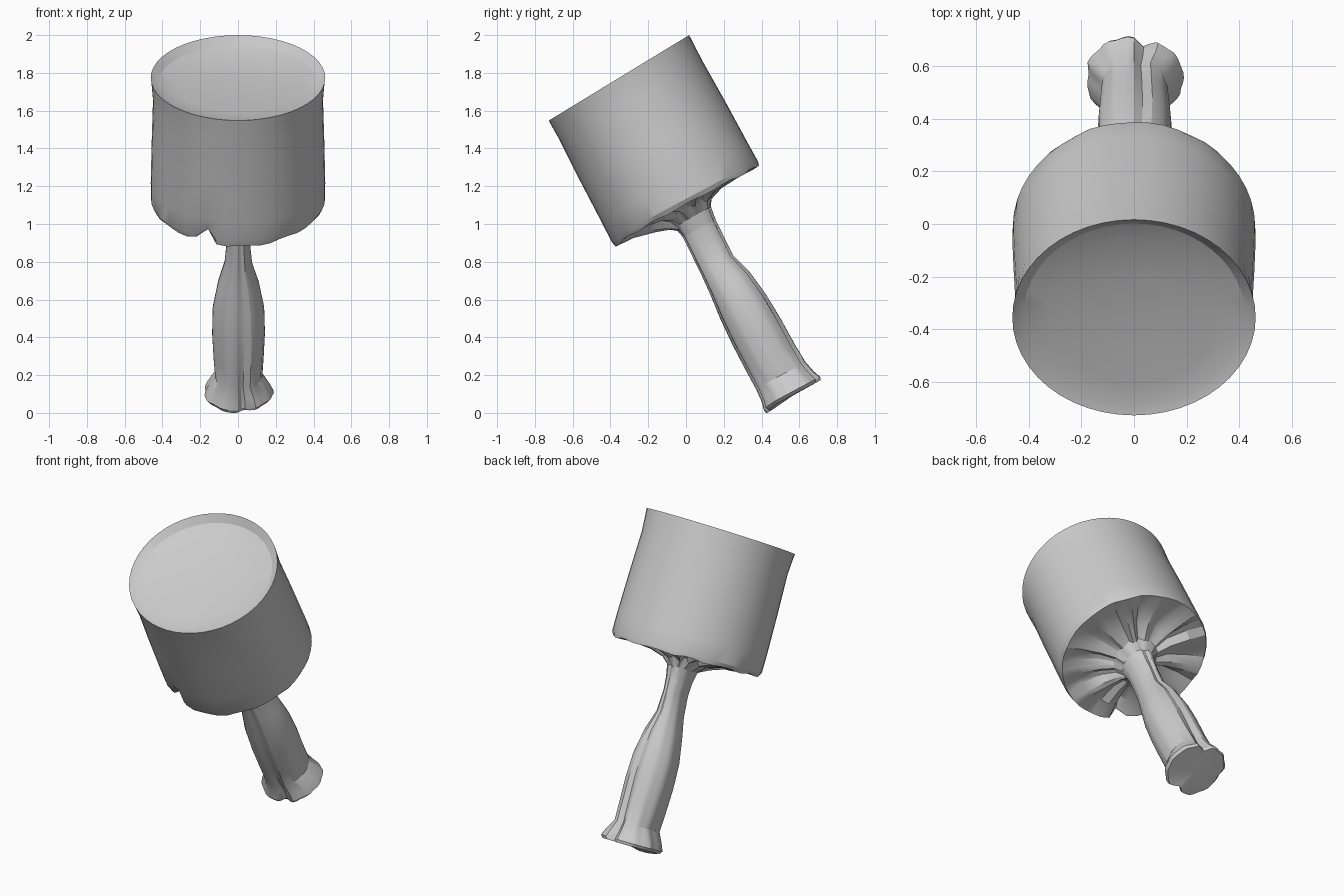
import bpy, bmesh, math, random
from math import sin, cos, exp, radians
from mathutils import Vector

if "Cube" in bpy.data.objects:
    bpy.data.objects.remove(bpy.data.objects["Cube"])

random.seed(4)
SEG = 48
AX = Vector((0, -0.47, 0.883))     # long axis, leaning to the front
SIDE = Vector((0, 0.883, 0.47))    # across the axis, towards the back
ridge = [random.uniform(0.2, 1) * (1 if i % 4 < 2 else -1) for i in range(SEG)]


def bump(a, centre, width):
    d = (a - radians(centre) + math.pi) % (2 * math.pi) - math.pi
    return exp(-(d / radians(width)) ** 2)


def ring(bm, u, rx, ry, v=0.52, tilt=0.0, ripple=0.0, groove=0.0, lift=0.0, notch=0.0):
    """One loop of the lathe: u along the axis, v the axis offset."""
    verts = []
    for i in range(SEG):
        a = 2 * math.pi * i / SEG
        s = 1 - groove * max(bump(a, 75, 12), bump(a, 280, 12), 0.4 * bump(a, 180, 12))
        s += groove * 0.1 * ridge[i]
        n = notch * bump(a, 247, 5)
        s -= n * 1.2
        h = u + tilt * sin(a) + ripple * ridge[i] + lift * bump(a, 270, 35) + n
        p = AX * h + SIDE * (v + ry * s * sin(a))
        p.x = rx * s * cos(a)
        verts.append(bm.verts.new(p))
    return verts


def lathe(name, rings, cap=None):
    """Skin the loops; cap is the (u, v) of a closing centre point."""
    bm = bmesh.new()
    loops = [ring(bm, *r[0], **r[1]) for r in rings]
    for lo, hi in zip(loops, loops[1:]):
        for i in range(SEG):
            j = (i + 1) % SEG
            bm.faces.new((lo[i], lo[j], hi[j], hi[i]))
    if cap:
        tip = bm.verts.new(AX * cap[0] + SIDE * cap[1])
        for i in range(SEG):
            bm.faces.new((loops[-1][i], loops[-1][(i + 1) % SEG], tip))
    bmesh.ops.recalc_face_normals(bm, faces=bm.faces)
    me = bpy.data.meshes.new(name)
    bm.to_mesh(me)
    bm.free()
    ob = bpy.data.objects.new(name, me)
    bpy.context.collection.objects.link(ob)
    bpy.ops.object.select_all(action='DESELECT')
    ob.select_set(True)
    bpy.context.view_layer.objects.active = ob
    bpy.ops.object.shade_smooth_by_angle(angle=radians(25))
    return ob


# Head: pleated underside fanning from the neck, drum wall, dished top
lathe("mallet_head", [
    ((0.83, 0.070, 0.10), dict(groove=0.1)),
    ((0.90, 0.085, 0.11), dict(groove=0.1, lift=-0.03)),
    ((0.95, 0.13, 0.14), dict(ripple=0.016, lift=-0.05)),
    ((0.985, 0.22, 0.22), dict(ripple=0.026, lift=-0.05)),
    ((0.99, 0.35, 0.34), dict(ripple=0.02, lift=-0.03, notch=0.05)),
    ((0.975, 0.445, 0.437), dict(ripple=0.006, lift=-0.022, notch=0.06)),
    ((1.00, 0.460, 0.442), dict(lift=-0.015, notch=0.05)),
    ((1.10, 0.462, 0.44), {}),
    ((1.35, 0.457, 0.438), {}),
    ((1.60, 0.450, 0.432), dict(tilt=0.01)),
    ((1.70, 0.458, 0.434), dict(tilt=0.02)),
    ((1.732, 0.462, 0.434), dict(tilt=0.025)),
    ((1.705, 0.42, 0.395), dict(tilt=0.01)),
    ((1.69, 0.32, 0.31), {}),
    ((1.68, 0.16, 0.155), {}),
], cap=(1.675, 0.52))

# Handle: narrow neck, swollen grip with grooves, flared split foot
lathe("handle", [
    ((0.83, 0.070, 0.10), dict(groove=0.1)),
    ((0.75, 0.062, 0.10, 0.517), dict(groove=0.12)),
    ((0.62, 0.075, 0.10, 0.513), dict(groove=0.12)),
    ((0.50, 0.11, 0.122, 0.527), dict(groove=0.12)),
    ((0.35, 0.138, 0.140, 0.53), dict(groove=0.1)),
    ((0.20, 0.142, 0.148, 0.53), dict(groove=0.12)),
    ((0.05, 0.135, 0.150, 0.53), dict(groove=0.15)),
    ((-0.06, 0.128, 0.153, 0.533), dict(groove=0.2)),
    ((-0.125, 0.170, 0.164, 0.538), dict(groove=0.22, lift=-0.01)),
    ((-0.165, 0.188, 0.178, 0.54), dict(groove=0.22, lift=-0.02)),
    ((-0.182, 0.172, 0.172, 0.54), dict(groove=0.22, lift=-0.02)),
], cap=(-0.185, 0.54))
